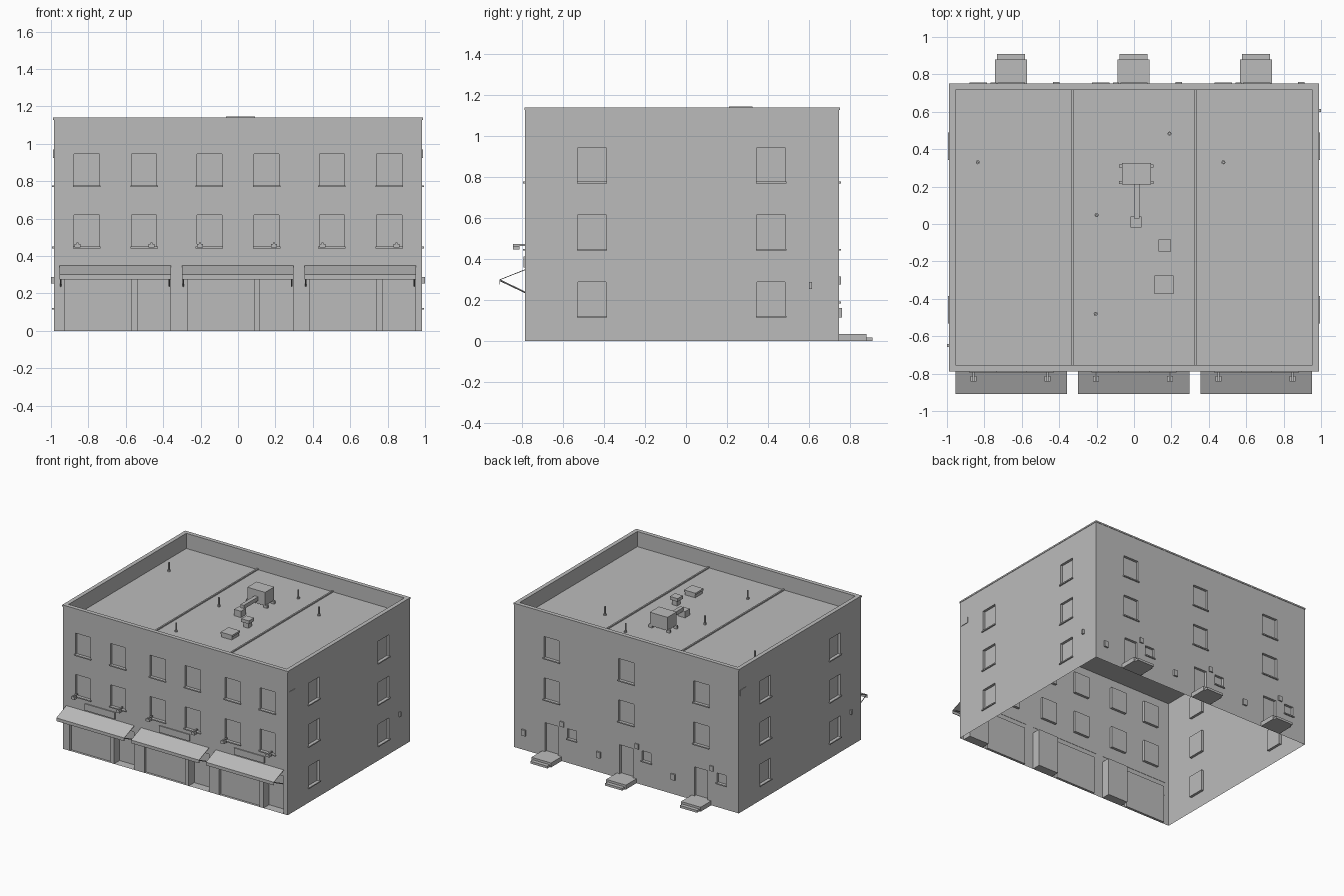
import bpy, bmesh
from mathutils import Vector, Matrix

cube = bpy.data.objects.get("Cube")
if cube:
    bpy.data.objects.remove(cube, do_unlink=True)

grey = bpy.data.materials.new("plain_grey")
grey.use_nodes = True
grey.diffuse_color = (0.5, 0.5, 0.5, 1)
grey.node_tree.nodes["Principled BSDF"].inputs["Base Color"].default_value = (0.5, 0.5, 0.5, 1)

SIDE, FRONT, BACK, TOP, ROOF = 0.985, -0.785, 0.747, 1.14, 1.02
BAYS = (-0.655, 0.0, 0.655)
UPPER, MIDDLE, LOWER = (0.775, 0.945), (0.447, 0.618), (0.12, 0.287)


def finish(name, bm):
    mesh = bpy.data.meshes.new(name)
    bm.to_mesh(mesh)
    bm.free()
    mesh.materials.append(grey)
    obj = bpy.data.objects.new(name, mesh)
    bpy.context.scene.collection.objects.link(obj)
    return obj


def boxes(name, spans):
    """One object made of boxes, each given as (x range, y range, z range)."""
    bm = bmesh.new()
    for span in spans:
        low = Vector([min(s) for s in span])
        high = Vector([max(s) for s in span])
        size = Matrix.Diagonal(high - low).to_4x4()
        bmesh.ops.create_cube(bm, size=1, matrix=Matrix.Translation((low + high) / 2) @ size)
    return finish(name, bm)


def around(centre, width):
    return (centre - width / 2, centre + width / 2)


def quad(bm, points, facing):
    face = bm.faces.new([bm.verts.new(p) for p in points])
    face.normal_update()
    if face.normal.dot(facing) < 0:
        face.normal_flip()


def wall(name, place, ends, openings):
    """Thin wall with recessed openings (u range, z range, depth); place maps (u, depth, z)."""
    bm = bmesh.new()
    outward = place(0, -1, 0) - place(0, 0, 0)
    us = sorted(set(ends).union(*[o[0] for o in openings]))
    zs = sorted({0, TOP - 0.01}.union(*[o[1] for o in openings]))
    for a, b in zip(us, us[1:]):
        for c, d in zip(zs, zs[1:]):
            u, z = (a + b) / 2, (c + d) / 2
            if not any(p[0] < u < p[1] and q[0] < z < q[1] for p, q, _ in openings):
                quad(bm, [place(a, 0, c), place(b, 0, c), place(b, 0, d), place(a, 0, d)], outward)
    for (a, b), (c, d), deep in openings:
        rim = [(a, c), (b, c), (b, d), (a, d)]
        quad(bm, [place(u, deep, z) for u, z in rim], outward)
        middle = place((a + b) / 2, deep / 2, (c + d) / 2)
        for (u, z), (v, w) in zip(rim, rim[1:] + rim[:1]):
            points = [place(u, 0, z), place(v, 0, w), place(v, deep, w), place(u, deep, z)]
            quad(bm, points, middle - sum(points, Vector()) / 4)
    finish(name, bm)


def sills(name, place, windows):
    spans = []
    for (a, b), (c, _), _ in windows:
        p, q = place(a - 0.006, 0.0, c - 0.006), place(b + 0.006, -0.01, c + 0.003)
        spans.append(tuple(zip(p, q)))
    boxes(name, spans)


def on_front(u, deep, z):
    return Vector((u, FRONT + deep, z))


def on_back(u, deep, z):
    return Vector((u, BACK - deep, z))


def on_left(u, deep, z):
    return Vector((SIDE - deep, u, z))


def on_right(u, deep, z):
    return Vector((-SIDE + deep, u, z))


# Front wall: two windows per floor and bay, shop window and deeper shop door
front_windows = [(around(bay + off, 0.135), row, 0.02)
                 for bay in BAYS for off in (-0.153, 0.153) for row in (UPPER, MIDDLE)]
shops = []
for bay in BAYS:
    shops.append(((bay - 0.27, bay + 0.085), (0, 0.3), 0.02))
    shops.append(((bay + 0.118, bay + 0.295), (0, 0.3), 0.07))
wall("front_wall", on_front, (-SIDE, SIDE), front_windows + shops)
sills("front_sills", on_front, front_windows)

# Back wall: one window per floor and bay, a door and a small window
back_windows = [(around(bay, 0.135), row, 0.02) for bay in BAYS for row in (UPPER, MIDDLE)]
small_windows = [(around(bay - 0.178, 0.08), (0.19, 0.27), 0.02) for bay in BAYS]
back_doors = [(around(bay, 0.115), (0.035, 0.265), 0.02) for bay in BAYS]
wall("back_wall", on_back, (-SIDE, SIDE), back_windows + small_windows + back_doors)
sills("back_sills", on_back, back_windows + small_windows)

# Side walls
side_windows = [(around(y, 0.136), row, 0.02)
                for y in (-0.458, 0.415) for row in (UPPER, MIDDLE, LOWER)]
for side, place in (("left", on_left), ("right", on_right)):
    wall(side + "_wall", place, (FRONT, BACK), side_windows)
    sills(side + "_sills", place, side_windows)

# Side vents and little wall boxes
boxes("wall_vents", [((SIDE, SIDE + 0.004), (-0.765, -0.695), (0.925, 0.97)),
                     ((-SIDE, -SIDE - 0.004), (0.66, 0.73), (0.925, 0.97))])
boxes("side_boxes", [((SIDE, 1), around(0.607, 0.015), (0.253, 0.288)),
                     ((-SIDE, -1), around(-0.65, 0.015), (0.253, 0.288))])

# Roof slab, parapet and coping
boxes("roof", [((-SIDE + 0.002, SIDE - 0.002), (FRONT + 0.002, BACK - 0.002), (ROOF - 0.004, ROOF))])


def ring(name, grow, zs):
    x, f, b = SIDE + grow, FRONT - grow, BACK + grow
    inner, fi, bi = SIDE - 0.03, FRONT + 0.03, BACK - 0.03
    boxes(name, [((-x, x), (f, fi), zs), ((-x, x), (bi, b), zs),
                 ((-x, -inner), (fi, bi), zs), ((inner, x), (fi, bi), zs)])


ring("parapet", -0.002, (ROOF, TOP - 0.012))
ring("coping", 0.003, (TOP - 0.012, TOP))
boxes("roof_dividers", [(around(x, 0.012), (FRONT + 0.03, BACK - 0.03), (ROOF, ROOF + 0.01))
                        for x in (-0.33, 0.328)])

# Roof equipment
boxes("air_unit", [((-0.065, 0.09), (0.21, 0.325), (ROOF + 0.02, TOP + 0.005))])
boxes("air_unit_feet", [(around(x, 0.03), around(y, 0.015), (ROOF, ROOF + 0.025))
                        for x in (-0.065, 0.09) for y in (0.222, 0.31)])
boxes("duct", [((0, 0.03), (0.03, 0.21), (ROOF + 0.045, ROOF + 0.075))])
boxes("duct_outlet", [((-0.02, 0.04), (-0.02, 0.04), (ROOF, ROOF + 0.05))])
boxes("roof_fan", [(around(0.165, 0.045), around(-0.115, 0.045), (ROOF, ROOF + 0.05)),
                   (around(0.165, 0.068), around(-0.115, 0.065), (ROOF + 0.04, ROOF + 0.065))])
boxes("roof_hatch", [(around(0.16, 0.088), around(-0.325, 0.088), (ROOF, ROOF + 0.025)),
                     (around(0.16, 0.1), around(-0.325, 0.1), (ROOF + 0.025, ROOF + 0.04))])
bm = bmesh.new()
for x, y in ((-0.835, 0.33), (0.19, 0.483), (0.478, 0.33), (-0.2, 0.047), (-0.205, -0.48)):
    for radius, height in ((0.006, 0.07), (0.011, 0.01)):
        bmesh.ops.create_cone(bm, cap_ends=True, segments=8, radius1=radius, radius2=radius,
                              depth=height, matrix=Matrix.Translation((x, y, ROOF + height / 2)))
finish("vent_pipes", bm)

# Per bay: sign, lamps, awning, stoop, door light and meter
for number, bay in enumerate(BAYS, 1):
    tag = "_%d" % number
    boxes("sign" + tag, [(around(bay - 0.003, 0.265), (FRONT - 0.008, FRONT), (0.36, 0.412))])
    lamps = []
    for x in (bay - 0.203, bay + 0.193):
        lamps.append((around(x, 0.032), (-0.843, -0.812), (0.446, 0.464)))
        lamps.append((around(x, 0.012), (-0.843, FRONT), (0.464, 0.473)))
    boxes("lamps" + tag, lamps)

    # Awning sheet with valance, folded from a profile
    bm = bmesh.new()
    x0, x1 = around(bay - 0.002, 0.595)
    profile = [(FRONT, 0.35), (-0.91, 0.3), (-0.91, 0.275)]
    rows = [[bm.verts.new((x, y, z)) for x in (x0, x1)] for y, z in profile]
    for a, b in zip(rows, rows[1:]):
        bm.faces.new((a[0], b[0], b[1], a[1]))
    awning = finish("awning" + tag, bm)
    sheet = awning.modifiers.new("thickness", "SOLIDIFY")
    sheet.thickness = 0.004

    # Slanted awning arms
    bm = bmesh.new()
    for x in (x0 + 0.008, x1 - 0.008):
        start, end = Vector((x, -0.906, 0.296)), Vector((x, FRONT, 0.238))
        along = end - start
        turn = along.to_track_quat("Z", "X").to_matrix().to_4x4()
        bmesh.ops.create_cone(bm, cap_ends=True, segments=4, radius1=0.004, radius2=0.004,
                              depth=along.length,
                              matrix=Matrix.Translation((start + end) / 2) @ turn)
    finish("awning_arms" + tag, bm)

    boxes("stoop" + tag, [(around(bay - 0.003, 0.172), (BACK, 0.88), (0, 0.035)),
                          (around(bay - 0.003, 0.15), (0.88, 0.91), (0, 0.018))])
    boxes("door_light" + tag, [(around(bay - 0.095, 0.032), (BACK, BACK + 0.01), (0.275, 0.315))])
    boxes("meter" + tag, [(around(bay + 0.24, 0.034), (BACK, BACK + 0.013), (0.115, 0.162))])
